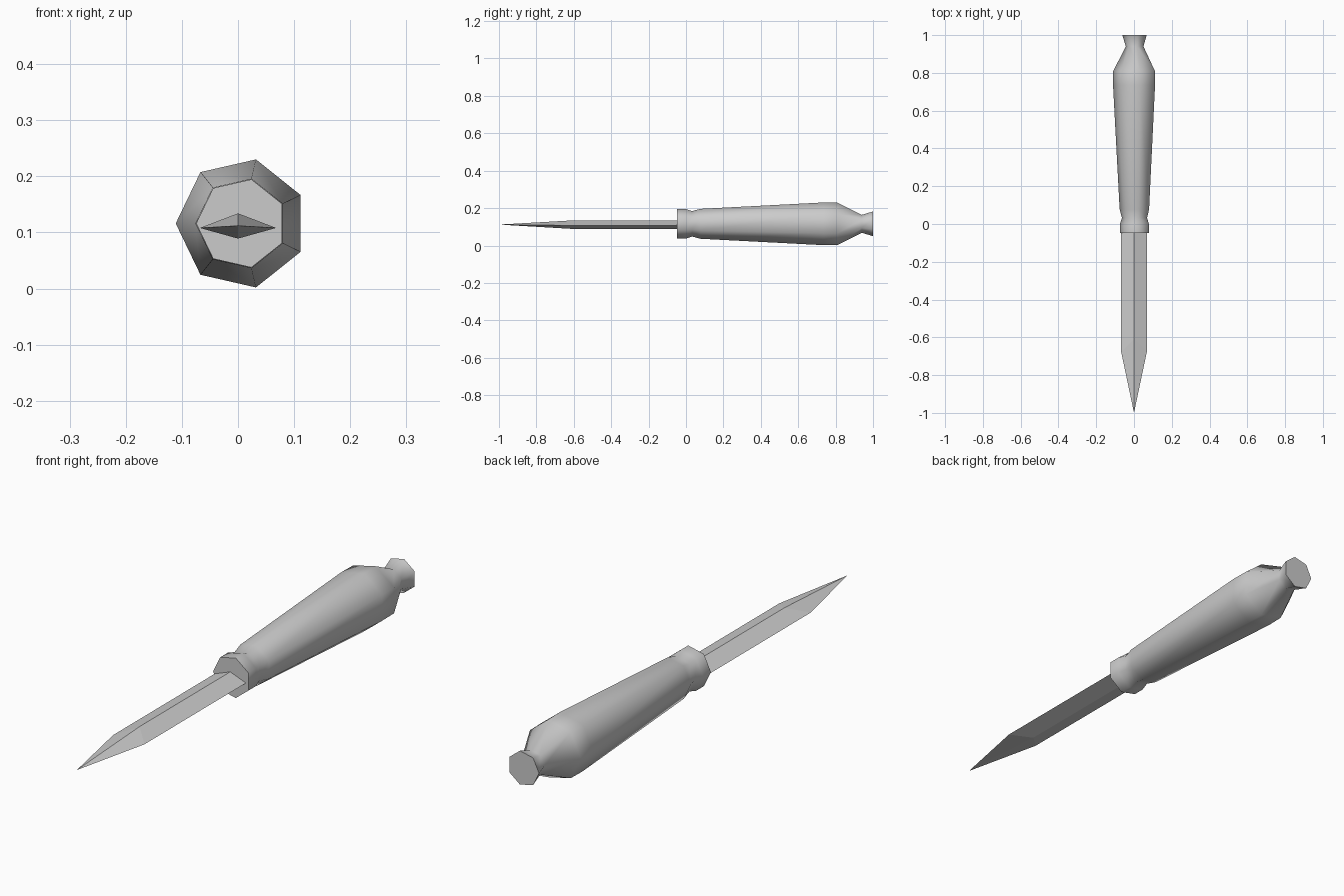
import bpy
import bmesh
from math import cos, sin, pi, radians

cube = bpy.data.objects.get("Cube")
if cube:
    bpy.data.objects.remove(cube, do_unlink=True)

grey = bpy.data.materials.new("plain_grey")
grey.use_nodes = True
colour = (0.6, 0.6, 0.6, 1)
grey.diffuse_color = colour
grey.node_tree.nodes["Principled BSDF"].inputs["Base Color"].default_value = colour


def loft(name, rings, smooth):
    """Skin a list of equal-sized rings running along y and cap both ends."""
    bm = bmesh.new()
    rows = [[bm.verts.new(p) for p in ring] for ring in rings]
    count = len(rows[0])
    for a, b in zip(rows, rows[1:]):
        for i in range(count):
            j = (i + 1) % count
            bm.faces.new((a[i], a[j], b[j], b[i]))
    bm.faces.new(rows[0])
    bm.faces.new(rows[-1])
    bmesh.ops.remove_doubles(bm, verts=bm.verts, dist=0.0001)
    bmesh.ops.recalc_face_normals(bm, faces=bm.faces)
    mesh = bpy.data.meshes.new(name)
    bm.to_mesh(mesh)
    bm.free()
    mesh.materials.append(grey)
    obj = bpy.data.objects.new(name, mesh)
    bpy.context.collection.objects.link(obj)
    if smooth:
        bpy.ops.object.select_all(action="DESELECT")
        obj.select_set(True)
        bpy.context.view_layer.objects.active = obj
        bpy.ops.object.shade_smooth_by_angle(angle=radians(60))
    return obj


# Handle: seven-sided turned grip with collar, belly, neck and pommel
SIDES = 7
CENTRE_X, CENTRE_Z = 0.006, 0.116
profile = [(-0.048, 0.0805), (0.0, 0.0805), (0.033, 0.07), (0.078, 0.082),
           (0.735, 0.117), (0.81, 0.116), (0.94, 0.049), (1.0, 0.068)]


def heptagon(y, radius):
    angles = [pi + 2 * pi * i / SIDES for i in range(SIDES)]
    return [(CENTRE_X + radius * cos(a), y, CENTRE_Z + radius * sin(a)) for a in angles]


loft("handle", [heptagon(y, r) for y, r in profile], True)

# Blade: flat diamond section, with the ridges bending a little behind the edges
HALF_WIDTH, EDGE_Z, TOP_Z, BOTTOM_Z = 0.068, 0.108, 0.134, 0.089


def diamond(edge_y, ridge_y):
    return [(HALF_WIDTH, edge_y, EDGE_Z), (0, ridge_y, TOP_Z),
            (-HALF_WIDTH, edge_y, EDGE_Z), (0, ridge_y, BOTTOM_Z)]


blade_rings = [diamond(-0.03, -0.03), diamond(-0.677, -0.61)]
bm_tip = (0, -1.0, 0.112)
blade = loft("blade", blade_rings, False)

# Blade point: draw the front cap of the blade out to a single tip
bm = bmesh.new()
bm.from_mesh(blade.data)
front = min(bm.faces, key=lambda f: f.calc_center_median().y)
for face in list(bm.faces):
    if all(v.co.y < -0.5 for v in face.verts):
        front = face
tip = bmesh.ops.poke(bm, faces=[front])["verts"][0]
tip.co = bm_tip
bmesh.ops.recalc_face_normals(bm, faces=bm.faces)
bm.to_mesh(blade.data)
bm.free()
